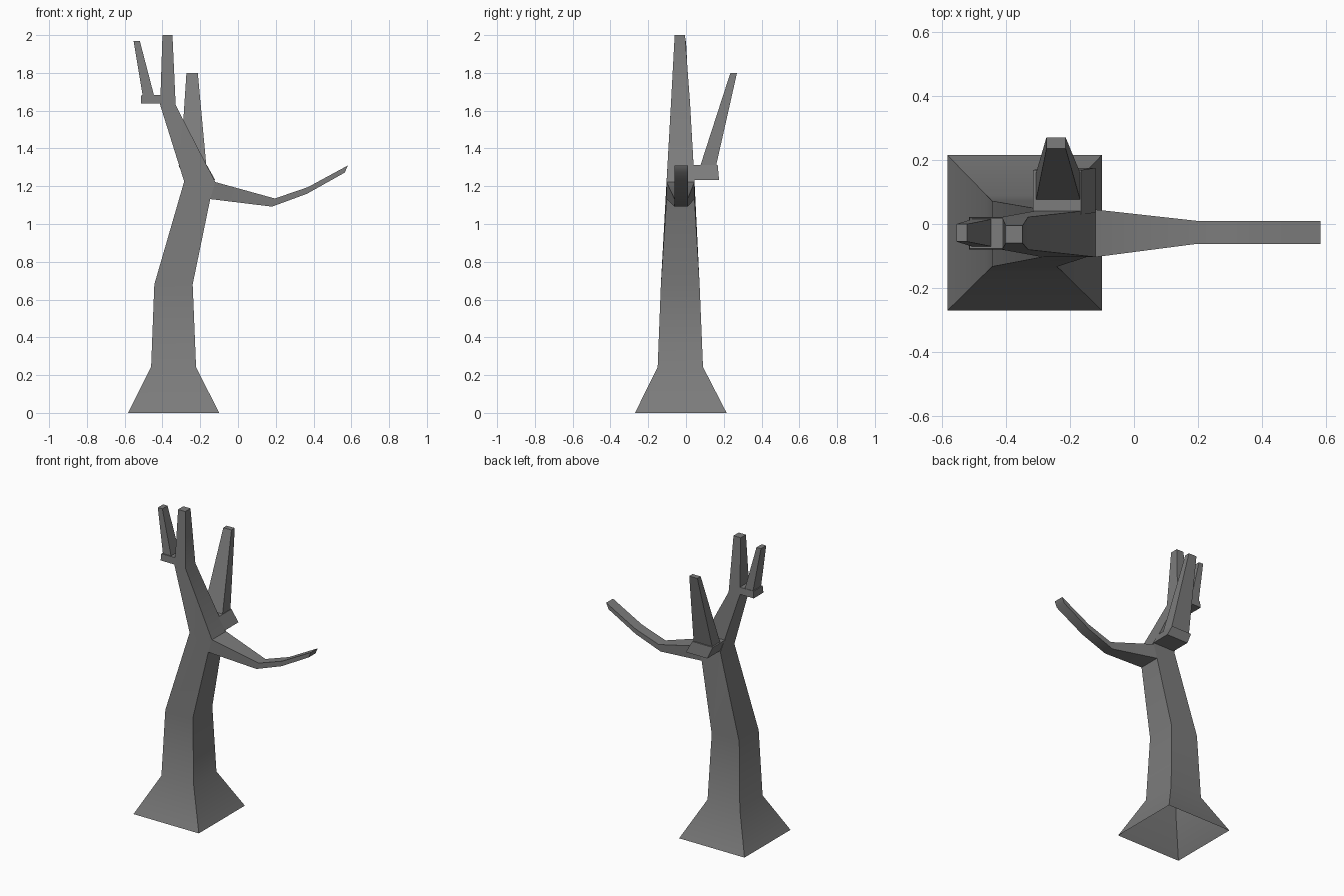
import bpy
import bmesh
import math

if "Cube" in bpy.data.objects:
    bpy.data.objects.remove(bpy.data.objects["Cube"])

bark = bpy.data.materials.new("dark_bark")
bark.diffuse_color = (0.2, 0.2, 0.2, 1)
bark.use_nodes = True
bark.node_tree.nodes["Principled BSDF"].inputs["Base Color"].default_value = bark.diffuse_color


def loft(name, rings, skip=(), cap_start=False):
    """Four-sided loft. Ring = ((x, z) left, (x, z) right, y front, y back).
    skip lists (segment, side) openings; sides: 0 front, 1 right, 2 back, 3 left."""
    bm = bmesh.new()
    loops = []
    for (ax, az), (bx, bz), y0, y1 in rings:
        corners = ((ax, y0, az), (bx, y0, bz), (bx, y1, bz), (ax, y1, az))
        loops.append([bm.verts.new(c) for c in corners])
    for s, (lo, hi) in enumerate(zip(loops, loops[1:])):
        for i in range(4):
            if (s, i) not in skip:
                j = (i + 1) % 4
                bm.faces.new((lo[i], lo[j], hi[j], hi[i]))
    bm.faces.new(loops[-1])
    if cap_start:
        bm.faces.new(loops[0][::-1])
    bmesh.ops.remove_doubles(bm, verts=bm.verts, dist=1e-4)
    bmesh.ops.recalc_face_normals(bm, faces=bm.faces)
    mesh = bpy.data.meshes.new(name)
    bm.to_mesh(mesh)
    bm.free()
    mesh.materials.append(bark)
    obj = bpy.data.objects.new(name, mesh)
    bpy.context.collection.objects.link(obj)
    # Soft bends along the limbs, hard corners around them
    bpy.ops.object.select_all(action='DESELECT')
    obj.select_set(True)
    bpy.context.view_layer.objects.active = obj
    bpy.ops.object.shade_smooth_by_angle(angle=math.radians(40))
    return obj


def level(x0, x1, y0, y1, z):
    return ((x0, z), (x1, z), y0, y1)


# Trunk: flared open base, leaning stem, opening on the right for the side branch
loft("trunk", [
    level(-0.582, -0.10, -0.27, 0.215, 0.0),
    level(-0.46, -0.222, -0.15, 0.09, 0.243),
    level(-0.443, -0.24, -0.133, 0.072, 0.68),
    ((-0.285, 1.225), (-0.147, 1.132), -0.103, 0.045),
    ((-0.285, 1.225), (-0.12, 1.222), -0.103, 0.045),
    level(-0.412, -0.33, -0.08, 0.022, 1.63),
    level(-0.40, -0.347, -0.06, -0.005, 2.0),
], skip={(3, 1)})

# Long side branch reaching right
loft("side_branch", [
    ((-0.147, 1.132), (-0.12, 1.222), -0.103, 0.045),
    ((0.18, 1.092), (0.195, 1.135), -0.062, 0.01),
    ((0.365, 1.16), (0.37, 1.195), -0.062, 0.01),
    ((0.565, 1.272), (0.582, 1.31), -0.062, 0.01),
])

# Back branch: skewed knuckle with a tapering spike
loft("back_branch", [
    level(-0.28, -0.12, 0.035, 0.175, 1.232),
    level(-0.315, -0.165, 0.03, 0.168, 1.312),
    level(-0.305, -0.168, 0.077, 0.16, 1.312),
    level(-0.273, -0.213, 0.235, 0.27, 1.80),
], skip={(0, 0)}, cap_start=True)

# Small upper twig on the left
loft("upper_twig", [
    level(-0.515, -0.408, -0.08, 0.022, 1.637),
    level(-0.512, -0.402, -0.077, 0.018, 1.682),
    level(-0.505, -0.445, -0.07, 0.015, 1.682),
    level(-0.553, -0.52, -0.055, 0.0, 1.97),
], skip={(0, 1)}, cap_start=True)
